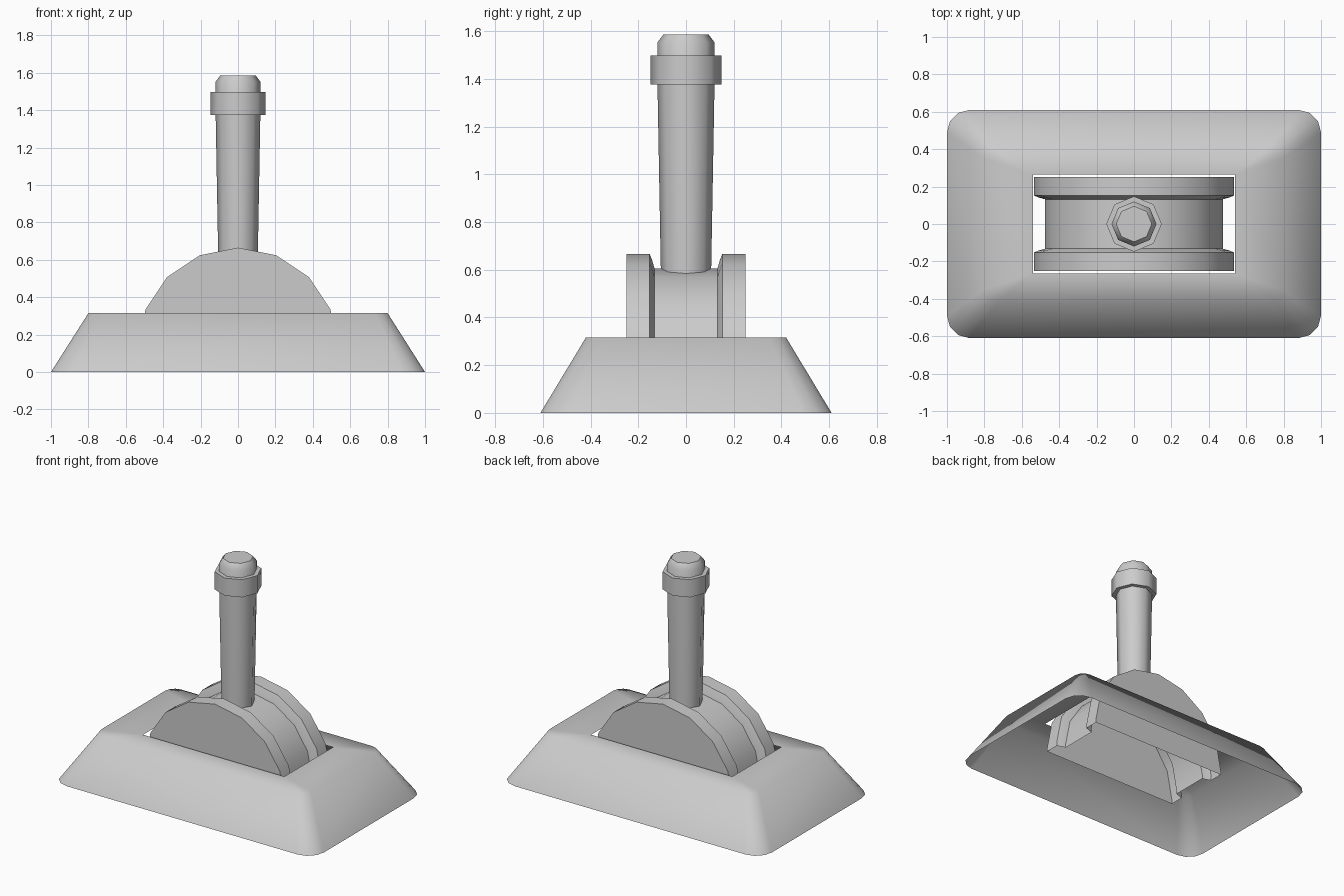
import bpy, bmesh
from math import pi, sin, cos, radians

if "Cube" in bpy.data.objects:
    bpy.data.objects.remove(bpy.data.objects["Cube"])


def finish(bm, name, angle):
    bmesh.ops.remove_doubles(bm, verts=bm.verts, dist=1e-5)
    bmesh.ops.recalc_face_normals(bm, faces=bm.faces)
    mesh = bpy.data.meshes.new(name)
    bm.to_mesh(mesh)
    bm.free()
    obj = bpy.data.objects.new(name, mesh)
    bpy.context.collection.objects.link(obj)
    bpy.ops.object.select_all(action='DESELECT')
    obj.select_set(True)
    bpy.context.view_layer.objects.active = obj
    bpy.ops.object.shade_smooth_by_angle(angle=radians(angle))
    return obj


def ring(bm, hx, hy, r, z, seg=3):
    """Rounded rectangle; r = 0 stacks each corner's points together."""
    verts = []
    for k, (sx, sy) in enumerate([(1, 1), (-1, 1), (-1, -1), (1, -1)]):
        for i in range(seg + 1):
            a = (k + i / seg) * pi / 2
            verts.append(bm.verts.new((sx * (hx - r) + r * cos(a),
                                       sy * (hy - r) + r * sin(a), z)))
    return verts


def bridge(bm, a, b):
    n = len(a)
    for i in range(n):
        j = (i + 1) % n
        bm.faces.new((a[i], a[j], b[j], b[i]))


# Base: open sloped shell with a rectangular slot in its top
bm = bmesh.new()
foot = ring(bm, 1.0, 0.61, 0.12, 0.0)
shoulder = ring(bm, 0.80, 0.42, 0.07, 0.315)
slot = ring(bm, 0.54, 0.265, 0.0, 0.315)
bridge(bm, foot, shoulder)
bridge(bm, shoulder, slot)
bmesh.ops.dissolve_degenerate(bm, dist=1e-5, edges=bm.edges)
finish(bm, "base_housing", 65)

# Drum: grooved half wheel, hollow underneath
AXIS_Z = 0.13
half = [(0.25, 0.0), (0.25, 0.535), (0.152, 0.535), (0.142, 0.51), (0.132, 0.475)]
profile = half + [(-y, r) for y, r in reversed(half)]
bm = bmesh.new()
rows = []
for s in range(9):
    a = pi * s / 8
    rows.append([bm.verts.new((r * cos(a), y, AXIS_Z + r * sin(a))) for y, r in profile])
for p, q in zip(rows, rows[1:]):
    for i in range(len(profile) - 1):
        bm.faces.new((p[i], p[i + 1], q[i + 1], q[i]))
bmesh.ops.remove_doubles(bm, verts=bm.verts, dist=1e-5)
# short skirt along the open lower edge
rim = [e for e in bm.edges if e.is_boundary]
new = bmesh.ops.extrude_edge_only(bm, edges=rim)["geom"]
bmesh.ops.translate(bm, vec=(0, 0, -0.03),
                    verts=[g for g in new if isinstance(g, bmesh.types.BMVert)])
finish(bm, "pivot_drum", 35)


# Lever parts: eight-sided turned shapes with corners on the axes
def turned(name, pts, sides=8):
    bm = bmesh.new()
    loops = [[bm.verts.new((r * cos(2 * pi * i / sides), r * sin(2 * pi * i / sides), z))
              for i in range(sides)] for r, z in pts]
    for a, b in zip(loops, loops[1:]):
        bridge(bm, a, b)
    bm.faces.new(loops[0][::-1])
    bm.faces.new(loops[-1])
    return finish(bm, name, 55)


turned("lever_shaft", [(0.105, 0.57), (0.12, 1.40), (0.12, 1.552), (0.095, 1.585)])
turned("lever_collar", [(0.148, 1.375), (0.148, 1.497)])
